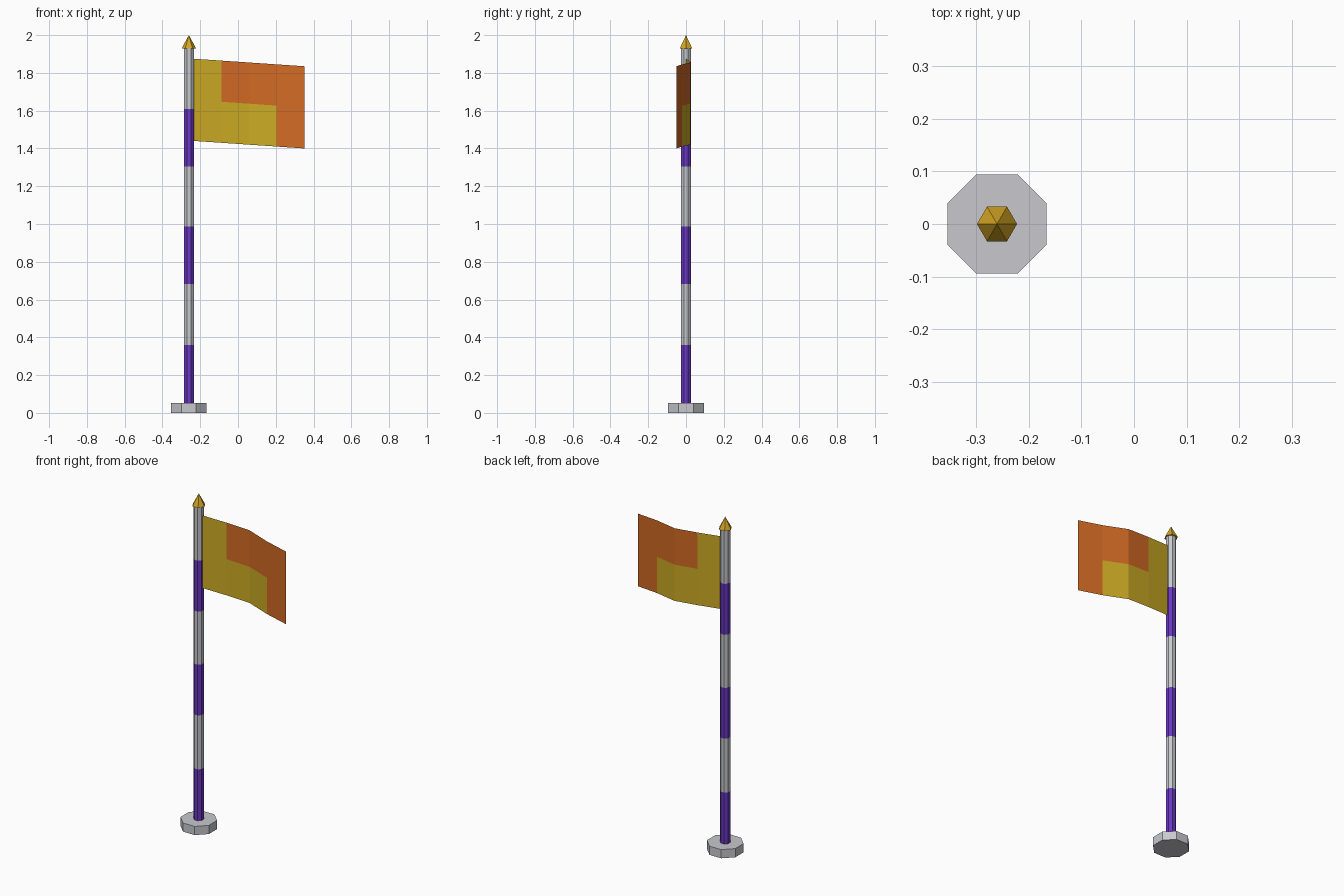
import bpy, bmesh
from math import pi, cos, sin

if "Cube" in bpy.data.objects:
    bpy.data.objects.remove(bpy.data.objects["Cube"], do_unlink=True)

POLE_X = -0.26


def material(name, rgb):
    """Flat material from an 8-bit sRGB colour."""
    lin = [((c / 255 + 0.055) / 1.055) ** 2.4 for c in rgb]
    m = bpy.data.materials.new(name)
    m.use_nodes = True
    m.diffuse_color = (*lin, 1)
    m.node_tree.nodes["Principled BSDF"].inputs["Base Color"].default_value = (*lin, 1)
    return m


grey = material("light grey", (200, 201, 206))
purple = material("purple", (106, 56, 196))
gold = material("finial gold", (212, 165, 36))
yellow = material("flag yellow", (204, 170, 36))
orange = material("flag orange", (210, 106, 36))


def finish(name, bm, mats):
    mesh = bpy.data.meshes.new(name)
    bm.to_mesh(mesh)
    bm.free()
    for m in mats:
        mesh.materials.append(m)
    obj = bpy.data.objects.new(name, mesh)
    bpy.context.collection.objects.link(obj)


def lathe(name, sides, profile, mats, turn=0.0):
    """Faceted solid from (radius, height) rings; bands alternate materials."""
    bm = bmesh.new()
    rings = []
    for r, z in profile:
        count = sides if r > 0 else 1
        rings.append([bm.verts.new((POLE_X + r * cos(turn + 2 * pi * i / sides),
                                    r * sin(turn + 2 * pi * i / sides), z))
                      for i in range(count)])
    for band, (low, high) in enumerate(zip(rings, rings[1:])):
        for i in range(sides):
            j = (i + 1) % sides
            top = [high[j], high[i]] if len(high) > 1 else [high[0]]
            bm.faces.new([low[i], low[j]] + top).material_index = band % len(mats)
    bm.faces.new(rings[0][::-1])
    if len(rings[-1]) > 1:
        bm.faces.new(rings[-1]).material_index = (len(rings) - 2) % len(mats)
    finish(name, bm, mats)


# Octagonal foot and striped pole, flat sides facing the axes
flat = pi / 8
lathe("base", 8, [(0.094 / cos(flat), z) for z in (0, 0.052)], [grey], flat)
stripes = (0.05, 0.36, 0.683, 0.987, 1.305, 1.61, 1.93)
lathe("pole", 8, [(0.026 / cos(flat), z) for z in stripes], [purple, grey], flat)

# Six-sided pointed finial
lathe("finial", 6, [(0.038, 1.93), (0, 2.0)], [gold])

# Rippled flag sheet: four columns, two rows, drooping to the free end
columns = [(-0.236, 0.0), (-0.087, 0.016), (0.058, 0.025), (0.205, -0.02), (0.352, -0.05)]
bm = bmesh.new()
grid = []
for x, y in columns:
    droop = 0.068 * (x - columns[0][0])
    grid.append([bm.verts.new((x, y, z - droop)) for z in (1.44, 1.657, 1.875)])
for c in range(4):
    for row in range(2):
        a, b = grid[c], grid[c + 1]
        face = bm.faces.new((a[row], b[row], b[row + 1], a[row + 1]))
        is_yellow = c == 0 or (c < 3 and row == 0)
        face.material_index = 0 if is_yellow else 1
finish("flag", bm, [yellow, orange])
